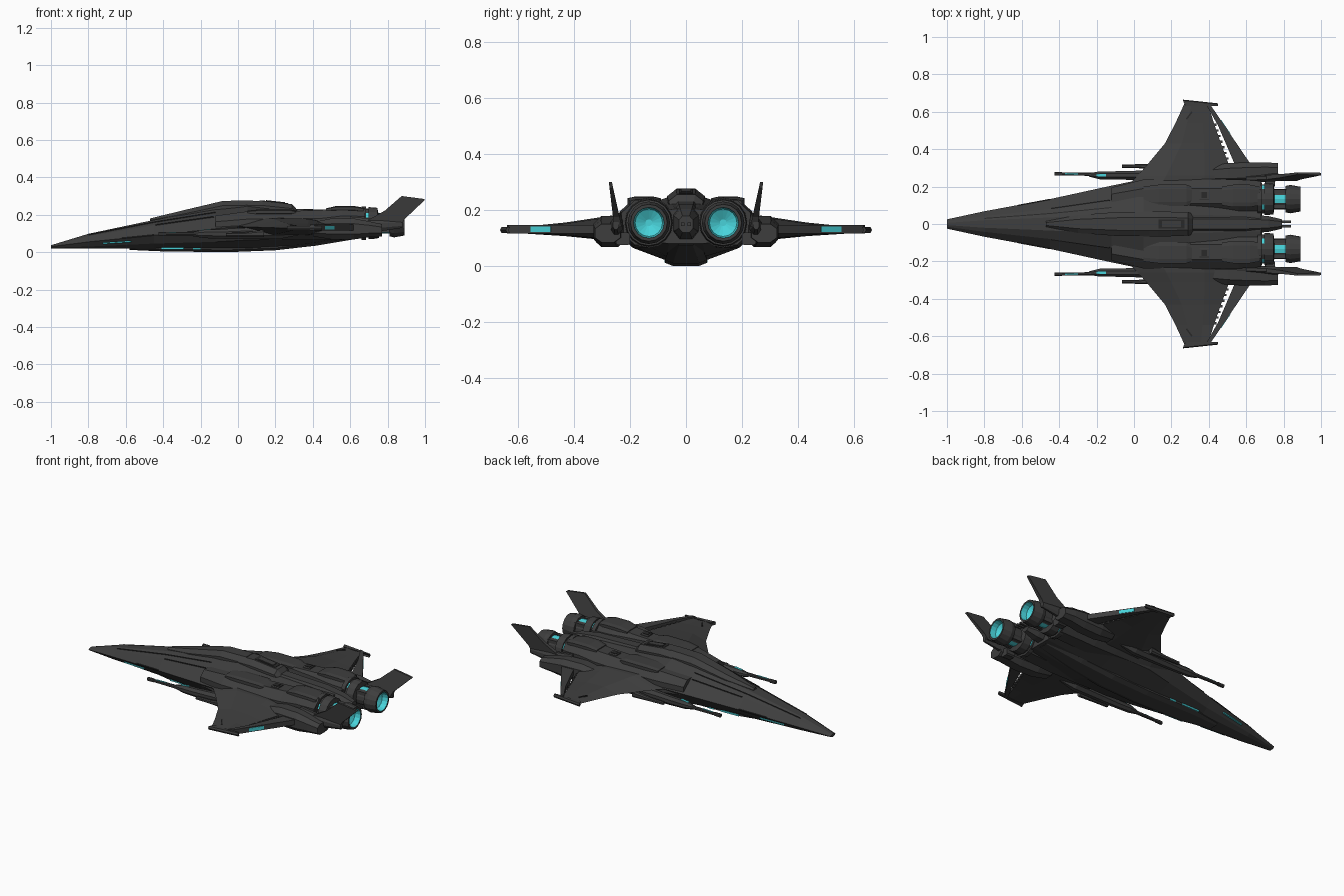
import bpy, bmesh, math
from mathutils import Vector


def material(name, rgb):
    m = bpy.data.materials.new(name)
    m.diffuse_color = (*rgb, 1)
    return m


HULL = material("dark grey hull", (0.048, 0.048, 0.048))
SEAM = material("black seam", (0.022, 0.022, 0.022))
GLOW = material("cyan glow", (0.065, 0.65, 0.70))


def finish(name, bm, mats, mirror):
    bmesh.ops.recalc_face_normals(bm, faces=bm.faces)
    me = bpy.data.meshes.new(name)
    bm.to_mesh(me)
    bm.free()
    for m in mats:
        me.materials.append(m)
    ob = bpy.data.objects.new(name, me)
    bpy.context.collection.objects.link(ob)
    if mirror:
        mod = ob.modifiers.new("mirror", 'MIRROR')
        mod.use_axis = (False, True, False)
        mod.use_mirror_merge = False
    return ob


def loft(name, rings, mat=HULL, mirror=True):
    """Skin between matching rings of points, with closed ends."""
    bm = bmesh.new()
    vs = [[bm.verts.new(p) for p in r] for r in rings]
    n = len(vs[0])
    for a, b in zip(vs, vs[1:]):
        for i in range(n):
            bm.faces.new((a[i], a[(i + 1) % n], b[(i + 1) % n], b[i]))
    bm.faces.new(vs[0])
    bm.faces.new(vs[-1])
    return finish(name, bm, [mat], mirror)


def chamfered(x, y0, y1, z0, z1, c=0.3):
    """Eight-sided cross-section at station x."""
    cy, cz = (y1 - y0) * c, (z1 - z0) * c
    return [(x, y0 + cy, z0), (x, y1 - cy, z0), (x, y1, z0 + cz), (x, y1, z1 - cz),
            (x, y1 - cy, z1), (x, y0 + cy, z1), (x, y0, z1 - cz), (x, y0, z0 + cz)]


def tube(name, stations, c=0.3, mat=HULL, mirror=True):
    return loft(name, [chamfered(*s, c) for s in stations], mat, mirror)


def beam(name, a, b, w, h, mat=HULL, mirror=True):
    """Rectangular bar from a to b; w is horizontal width, h is height."""
    a, b = Vector(a), Vector(b)
    d = (b - a).normalized()
    s = d.cross(Vector((0, 0, 1))).normalized() * w / 2
    u = s.cross(d).normalized() * h / 2
    return loft(name, [[p + s + u, p - s + u, p - s - u, p + s - u] for p in (a, b)], mat, mirror)


def lathe(name, profile, y, z, sides, rule, mats):
    """Turn (x, r) profile round an x-wise axis; rule(step, side) gives the material."""
    bm = bmesh.new()
    rings = []
    for x, r in profile:
        rings.append([bm.verts.new((x, y + r * math.cos(2 * math.pi * i / sides),
                                    z + r * math.sin(2 * math.pi * i / sides))) for i in range(sides)])
    for k, (a, b) in enumerate(zip(rings, rings[1:])):
        for i in range(sides):
            f = bm.faces.new((a[i], a[(i + 1) % sides], b[(i + 1) % sides], b[i]))
            f.material_index = rule(k, i)
    bm.faces.new(rings[0])
    bm.faces.new(rings[-1]).material_index = rule(len(profile) - 1, 0)
    return finish(name, bm, mats, True)


# Main hull: half sections from top centre to belly
hull = [
    (-1.00, [(.006, .037), (.015, .035), (.025, .030), (.018, .024), (.008, .020)]),
    (-0.80, [(.020, .098), (.042, .085), (.068, .055), (.050, .030), (.030, .020)]),
    (-0.45, [(.035, .172), (.080, .145), (.133, .090), (.095, .046), (.060, .020)]),
    (-0.12, [(.050, .235), (.125, .190), (.205, .125), (.160, .055), (.070, .020)]),
    (0.05, [(.055, .250), (.160, .212), (.240, .142), (.190, .065), (.070, .020)]),
    (0.30, [(.050, .222), (.150, .200), (.240, .145), (.190, .070), (.070, .035)]),
    (0.68, [(.040, .205), (.120, .190), (.215, .145), (.170, .095), (.060, .080)]),
]
loft("hull", [[(x, w, z) for w, z in h] + [(x, -w, z) for w, z in reversed(h)] for x, h in hull],
     mirror=False)

# Canopy, raised spine and tail spine
tube("canopy", [(-.47, -.015, .015, .14, .180), (-.30, -.048, .048, .14, .222),
                (-.08, -.065, .065, .17, .274), (.08, -.065, .065, .17, .277)], .24, mirror=False)
tube("dorsal_spine", [(.05, -.068, .068, .17, .274), (.13, -.068, .068, .17, .275),
                      (.29, -.062, .062, .16, .256), (.315, -.055, .055, .15, .228)], .24, mirror=False)
tube("tail_spine", [(.30, -.055, .055, .09, .232), (.60, -.052, .052, .09, .222),
                    (.72, -.042, .042, .10, .205), (.79, -.025, .025, .12, .18)], .25, mirror=False)
beam("tail_probe", (.70, .012, .15), (.84, .012, .15), .012, .012)
beam("spine_vent", (.13, 0, .2735), (.27, 0, .258), .05, .006, SEAM, False)
beam("spine_vent_cover", (.15, 0, .272), (.25, 0, .261), .034, .012, HULL, False)

# Belly keel with glowing side strips
tube("keel", [(-.58, -.035, .035, .012, .04), (-.40, -.070, .070, .004, .06),
              (-.05, -.076, .076, 0, .06), (.20, -.076, .076, .010, .07),
              (.42, -.065, .065, .035, .10), (.66, -.04, .04, .075, .12)], .2, mirror=False)
beam("keel_glow", (-.41, .070, .020), (-.29, .073, .019), .007, .010, GLOW)
beam("keel_glow_small", (-.24, .0735, .018), (-.20, .074, .018), .007, .010, GLOW)
beam("nose_glow", (-.72, .073, .047), (-.57, .097, .057), .009, .007, GLOW)

# Engine housings blended out of the shoulders
tube("engine_housing", [(-.12, .07, .195, .08, .195), (.05, .065, .238, .07, .218),
                        (.30, .060, .240, .065, .220), (.45, .058, .240, .065, .226),
                        (.56, .058, .238, .07, .242), (.68, .062, .230, .075, .236)], .28)
tube("housing_panel", [(.05, .10, .20, .20, .222), (.13, .095, .21, .20, .230),
                       (.28, .095, .21, .20, .230), (.31, .11, .20, .20, .220)], .2)
tube("housing_hatch", [(.47, .10, .20, .22, .234), (.53, .09, .21, .22, .248),
                       (.62, .09, .21, .22, .247), (.67, .10, .20, .21, .238)], .2)
tube("intake_hatch", [(.35, .13, .18, .20, .228), (.40, .13, .18, .20, .230)], .1)
beam("intake_slot", (.36, .155, .2295), (.39, .155, .2305), .03, .003, SEAM)

# Thrusters: collar, slotted neck, bell and glowing bowl
bell = [(.66, .090), (.685, .090), (.685, .078), (.697, .078), (.697, .086), (.745, .082),
        (.75, .055), (.81, .055), (.81, .070), (.835, .076), (.89, .066), (.89, .055),
        (.855, .049), (.835, .012)]
lathe("thruster", bell, .133, .155, 16,
      lambda k, i: 1 if k >= 11 or (k == 2 and i % 4 == 1) or (k == 6 and i in (3, 4, 11, 12)) else 0,
      [HULL, GLOW])
for a in range(4):
    t = math.pi / 4 + a * math.pi / 2
    y, z = .133 + .058 * math.cos(t), .155 + .058 * math.sin(t)
    beam("thruster_strut", (.74, y, z), (.815, y, z), .02, .02)

# Wings: (y, leading x, trailing x, bottom z, top z)
stations = [(.18, -.06, .56, .085, .185), (.26, .02, .53, .090, .182), (.31, .065, .51, .095, .174),
            (.43, .165, .465, .107, .156), (.54, .222, .427, .114, .145), (.645, .270, .395, .121, .137)]


def wing_ring(y, a, b, z0, z1):
    m, c = (z0 + z1) / 2, b - a
    return [(a, y, m), (a + c * .3, y, z1), (a + c * .7, y, z1 - .004), (b, y, m + .008),
            (b, y, m - .008), (a + c * .7, y, z0 + .004), (a + c * .3, y, z0)]


loft("wing", [wing_ring(*s) for s in stations])
loft("wing_tip", [[(x, y + d, z) for x, y in ((.262, .660), (.275, .630), (.45, .630), (.45, .640))]
                  for z, d in ((.119, 0), (.129, .005), (.139, 0))])
beam("wing_tip_seam", (.28, .56, .1445), (.31, .60, .1405), .008, .006, SEAM)

# Trailing-edge bar behind the wing slot, with a glowing patch on its rear edge
loft("trailing_bar", [[(x, y, z) for x, y in ((.385, .64), (.41, .635), (.62, .325), (.61, .27),
                                              (.56, .27), (.45, .525))] for z in (.116, .147)])
beam("trailing_bar_glow", (.463, .555, .131), (.512, .483, .131), .007, .020, GLOW)
for i in range(8):
    t = i / 7
    beam("slot_tooth", (.41 + t * .07, .53 - t * .21, .131), (.441 + t * .074, .53 - t * .21, .131),
         .012, .014)

# Side pods and swept tail fins
tube("side_pod", [(.40, .22, .31, .085, .160), (.50, .215, .325, .068, .180),
                  (.62, .22, .330, .068, .180), (.70, .225, .330, .080, .165),
                  (.77, .235, .325, .085, .150)], .25)
tube("pod_block", [(.70, .20, .25, .075, .12), (.755, .20, .25, .075, .12)], .15)
tube("fin_root", [(.60, .222, .262, .11, .19), (.75, .228, .270, .11, .175), (.88, .240, .262, .13, .165)])

fin = [(.64, .14), (.785, .222), (.875, .30), (.99, .285), (1.0, .28), (.89, .176), (.87, .14)]


def fin_side(s):
    return [(x, .245 + (z - .15) * .17 + s * (.013 - (z - .15) * .05), z) for x, z in fin]


loft("tail_fin", [fin_side(-1), fin_side(1)])

# Under-wing guns with glowing barrels
tube("gun_body", [(-.24, .253, .272, .085, .108), (-.18, .238, .282, .075, .120),
                  (-.10, .238, .282, .072, .122), (.02, .235, .285, .070, .130),
                  (.22, .230, .290, .070, .135), (.32, .25, .27, .09, .13)])
tube("gun_barrel", [(-.42, .260, .276, .090, .106), (-.36, .260, .276, .090, .106),
                    (-.22, .257, .275, .088, .108)], .25)
tube("gun_muzzle", [(-.425, .258, .278, .088, .108), (-.385, .258, .278, .088, .108)], .25)
beam("barrel_glow", (-.37, .268, .105), (-.30, .267, .106), .007, .006, GLOW)
beam("gun_glow", (-.20, .260, .115), (-.15, .260, .121), .014, .007, GLOW)
tube("outer_barrel", [(-.065, .300, .318, .085, .103), (.03, .298, .320, .083, .105),
                      (.14, .295, .325, .08, .12)], .25)

# Panel seams on the upper hull
for a, b in (((-.80, .030, .0925), (-.45, .056, .1595)), ((-.45, .056, .1595), (-.12, .088, .2125)),
             ((-.62, .100, .0745), (-.45, .132, .0915)), ((-.44, .082, .1455), (-.13, .126, .1890))):
    beam("hull_seam", a, b, .005, .005, SEAM)
